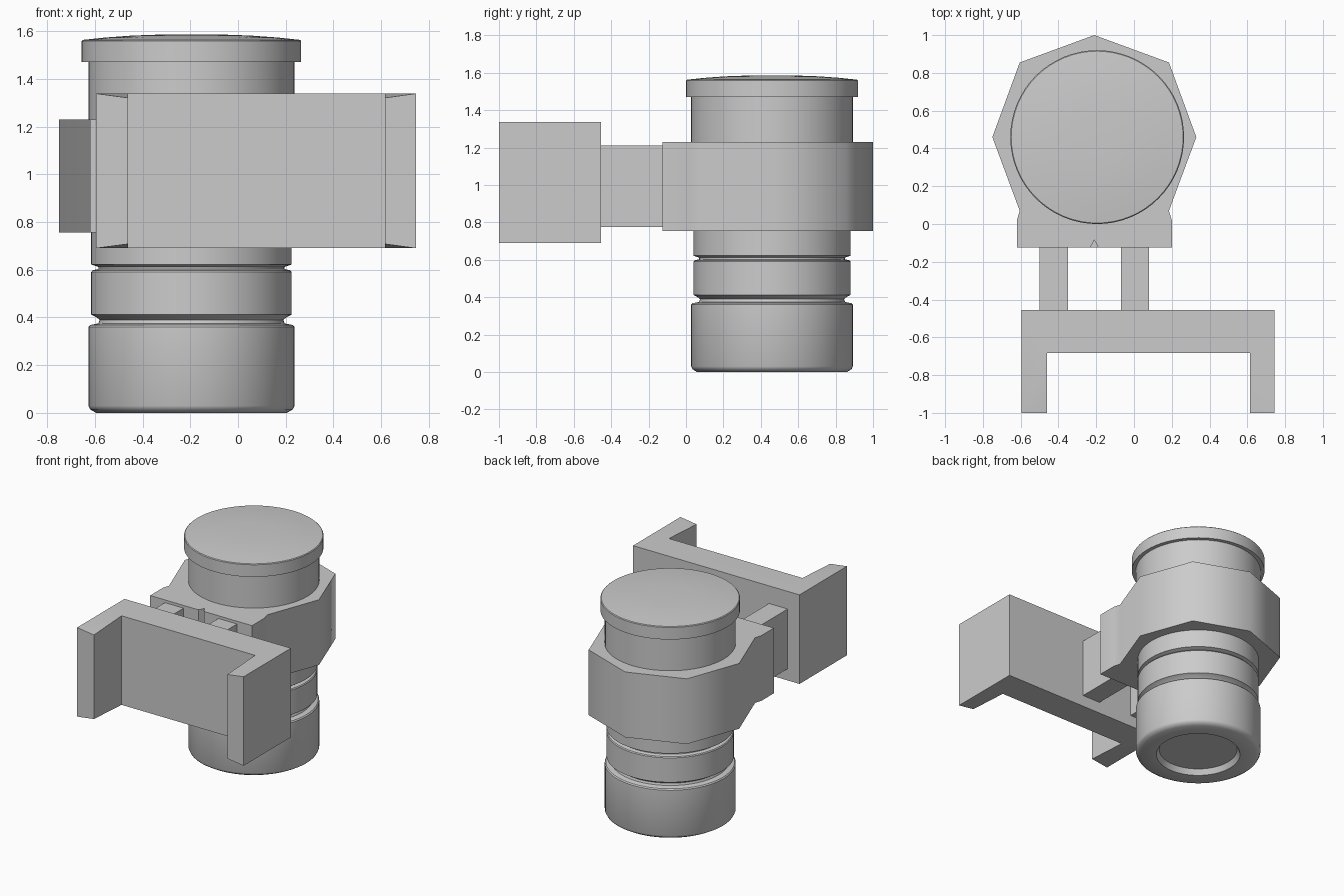
import bpy, bmesh, math

if "Cube" in bpy.data.objects:
    bpy.data.objects.remove(bpy.data.objects["Cube"])

AX, AY = -0.195, 0.46   # axis of the round body


def finish(name, bm, angle):
    bmesh.ops.recalc_face_normals(bm, faces=bm.faces)
    me = bpy.data.meshes.new(name)
    bm.to_mesh(me)
    bm.free()
    ob = bpy.data.objects.new(name, me)
    bpy.context.collection.objects.link(ob)
    bpy.ops.object.select_all(action='DESELECT')
    ob.select_set(True)
    bpy.context.view_layer.objects.active = ob
    bpy.ops.object.shade_smooth_by_angle(angle=math.radians(angle))
    return ob


def lathe(name, profile, sides=64):
    """Revolve (radius, z) points about the body axis."""
    bm = bmesh.new()
    rings = []
    for r, z in profile:
        rings.append([bm.verts.new((AX + r * math.cos(2 * math.pi * i / sides),
                                    AY + r * math.sin(2 * math.pi * i / sides), z))
                      for i in range(sides)])
    for a, b in zip(rings, rings[1:]):
        for i in range(sides):
            j = (i + 1) % sides
            bm.faces.new((a[i], a[j], b[j], b[i]))
    bm.faces.new(rings[0])
    bm.faces.new(rings[-1])
    return finish(name, bm, 35)


def prism(name, outline, z0, z1, angle=30, inset=None):
    """Extrude an xy outline; inset maps an outline index to a height trim."""
    inset = inset or {}
    bm = bmesh.new()
    lo = [bm.verts.new((x, y, z0 + inset.get(i, 0))) for i, (x, y) in enumerate(outline)]
    hi = [bm.verts.new((x, y, z1 - inset.get(i, 0))) for i, (x, y) in enumerate(outline)]
    n = len(outline)
    for i in range(n):
        j = (i + 1) % n
        bm.faces.new((lo[i], lo[j], hi[j], hi[i]))
    caps = [bm.faces.new(lo[::-1]), bm.faces.new(hi)]
    bmesh.ops.triangulate(bm, faces=caps)
    return finish(name, bm, angle)


# Barrel with two grooves and a dished underside
lathe("barrel", [(0.27, 0.04), (0.29, 0.0), (0.40, 0.0), (0.425, 0.015), (0.432, 0.03),
                 (0.432, 0.36), (0.425, 0.368), (0.39, 0.375), (0.385, 0.39),
                 (0.40, 0.402), (0.42, 0.412), (0.42, 0.59), (0.415, 0.597),
                 (0.39, 0.603), (0.39, 0.612), (0.42, 0.622), (0.42, 0.85)])

# Neck above the collar and the domed cap
lathe("neck", [(0.432, 1.1), (0.432, 1.48)])
lathe("cap", [(0.46, 1.47), (0.46, 1.558), (0.455, 1.563), (0.36, 1.573),
              (0.25, 1.581), (0.14, 1.585)])

# Eight-sided collar with a notched mounting block at the front
CX = -0.21
half = [(0.0, 1.0), (0.395, 0.855), (0.54, 0.46), (0.395, 0.07),
        (0.41, 0.02), (0.41, -0.125), (0.022, -0.125)]
outline = [(CX + x, y) for x, y in half] + [(CX, -0.085)]
outline += [(CX - x, y) for x, y in reversed(half[1:])]
prism("collar", outline, 0.755, 1.23, 50)

# Two posts linking the collar to the bracket
for side, x in (("left", -0.425), ("right", 0.005)):
    prism("post_" + side, [(x - 0.075, -0.47), (x + 0.075, -0.47),
                           (x + 0.075, -0.08), (x - 0.075, -0.08)], 0.775, 1.21)

# U-shaped bracket, its flange tips trimmed on the inner edges
prism("bracket", [(-0.595, -0.455), (-0.595, -1.0), (-0.46, -1.0), (-0.46, -0.682),
                  (0.615, -0.682), (0.615, -1.0), (0.745, -1.0), (0.745, -0.455)],
      0.69, 1.338, 30, {2: 0.018, 5: 0.018})
